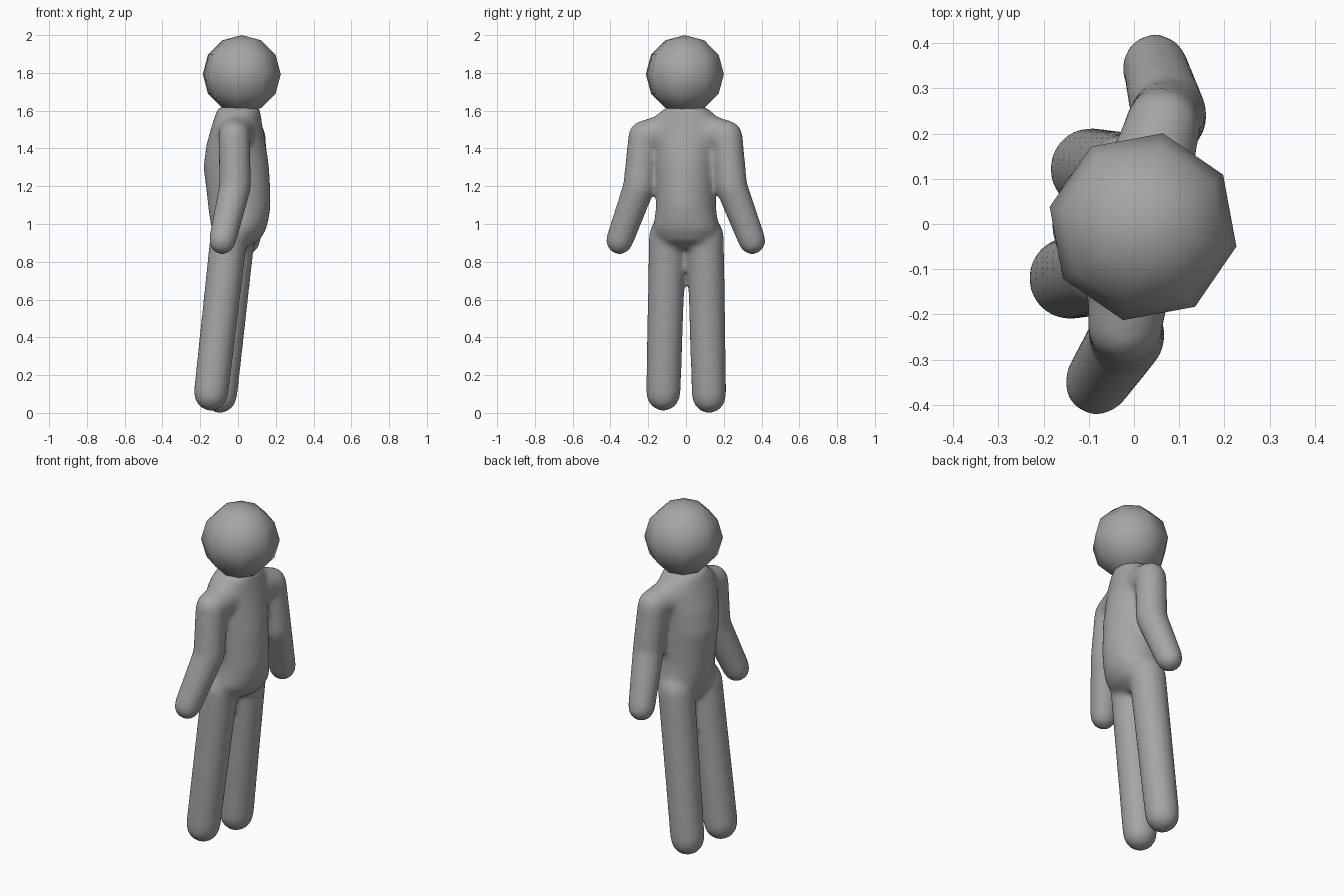
import bpy, bmesh
from math import sin, cos, pi, radians
from mathutils import Vector, Matrix

if "Cube" in bpy.data.objects:
    bpy.data.objects.remove(bpy.data.objects["Cube"])

TURN = radians(-12)  # the figure is turned slightly about z
GROW = 0.005         # makes up for the shrinkage of the softening
body = bmesh.new()


def loft(rings):
    """Skin a list of equal vertex rings and cap both ends."""
    rows = [[body.verts.new(p) for p in ring] for ring in rings]
    n = len(rows[0])
    for a, b in zip(rows, rows[1:]):
        for i in range(n):
            body.faces.new((a[i], a[(i + 1) % n], b[(i + 1) % n], b[i]))
    body.faces.new(rows[0][::-1])
    body.faces.new(rows[-1])


def capsule(p, q, r1, r2, n=16):
    """Tapered round-ended limb segment from p to q."""
    p, q = Vector(p), Vector(q)
    rot = (q - p).to_track_quat('Z', 'Y')
    rings = []
    for c, r, angles in ((p, r1 + GROW, (-80, -55, -28, 0)), (q, r2 + GROW, (0, 28, 55, 80))):
        for a in angles:
            a = radians(a)
            rings.append([c + rot @ Vector((r * cos(a) * cos(2 * pi * i / n),
                                            r * cos(a) * sin(2 * pi * i / n),
                                            r * sin(a))) for i in range(n)])
    loft(rings)


# Torso: z, centre x, half depth, half width
sections = [(0.87, -0.02, 0.06, 0.09), (0.91, 0.0, 0.11, 0.15),
            (0.97, 0.005, 0.143, 0.178), (1.03, 0.007, 0.157, 0.167),
            (1.1, 0.007, 0.167, 0.158), (1.2, 0.0, 0.171, 0.16),
            (1.3, -0.009, 0.175, 0.165), (1.42, -0.01, 0.157, 0.175),
            (1.52, -0.005, 0.132, 0.185), (1.575, 0.0, 0.12, 0.16),
            (1.62, 0.005, 0.11, 0.105)]
turn = Matrix.Rotation(TURN, 3, 'Z')
loft([[Vector((cx, 0, z)) + turn @ Vector((a * cos(2 * pi * i / 32), b * sin(2 * pi * i / 32), 0))
       for i in range(32)] for z, cx, a, b in sections])

# Arms: shoulder, elbow, hand
neck_base = (0.005, 0, 1.505)
for shoulder, elbow, hand in (
        ((-0.02, -0.222, 1.465), (-0.015, -0.248, 1.2), (-0.083, -0.352, 0.911)),
        ((0.063, 0.216, 1.465), (0.078, 0.24, 1.2), (0.046, 0.35, 0.911))):
    capsule(neck_base, shoulder, 0.105, 0.08)
    capsule(shoulder, elbow, 0.08, 0.081)
    capsule(elbow, hand, 0.081, 0.069)

# Legs: hip, foot
for hip, foot in (((-0.048, -0.098, 0.94), (-0.143, -0.12, 0.102)),
                  ((-0.008, 0.102, 0.94), (-0.096, 0.122, 0.09))):
    capsule(hip, foot, 0.095, 0.088)

# Fuse the parts into one soft body
bmesh.ops.recalc_face_normals(body, faces=body.faces)
mesh = bpy.data.meshes.new("body")
body.to_mesh(mesh)
body.free()
obj = bpy.data.objects.new("body", mesh)
bpy.context.collection.objects.link(obj)
fuse = obj.modifiers.new("fuse", 'REMESH')
fuse.mode = 'VOXEL'
fuse.voxel_size = 0.012
fuse.use_smooth_shade = True
soft = obj.modifiers.new("soften", 'SMOOTH')
soft.factor = 0.5
soft.iterations = 24

# Head: coarse ball with smooth shading
bpy.ops.mesh.primitive_uv_sphere_add(segments=8, ring_count=6, radius=0.211,
                                     location=(0.02, -0.006, 1.793),
                                     rotation=(0, 0, TURN))
head = bpy.context.object
head.name = "head"
head.scale.z = 0.981
bpy.ops.object.shade_smooth()

# Dark grey for both parts
grey = bpy.data.materials.new("dark_grey")
grey.diffuse_color = (0.38, 0.38, 0.38, 1)
grey.use_nodes = True
grey.node_tree.nodes["Principled BSDF"].inputs["Base Color"].default_value = grey.diffuse_color
for o in (obj, head):
    o.data.materials.append(grey)
